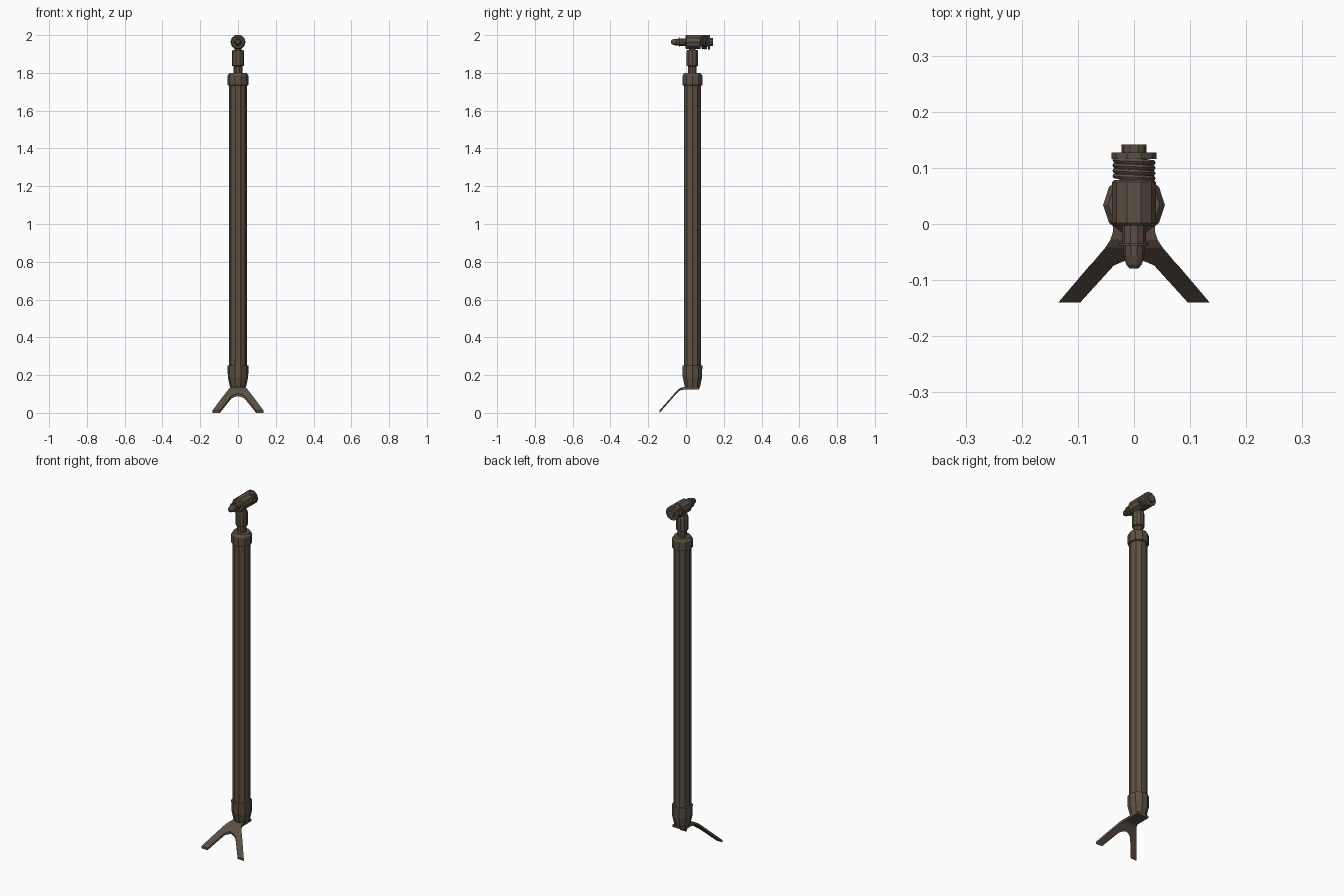
import bpy, bmesh, math
from mathutils import Matrix

if "Cube" in bpy.data.objects:
    bpy.data.objects.remove(bpy.data.objects["Cube"])

mat = bpy.data.materials.new("dark_brown")
mat.diffuse_color = (0.105, 0.08, 0.058, 1)
mat.use_nodes = True
mat.node_tree.nodes["Principled BSDF"].inputs["Base Color"].default_value = mat.diffuse_color
CY, HZ = 0.034, 1.963   # column axis y, head axis z


def finish(bm, name):
    bmesh.ops.recalc_face_normals(bm, faces=bm.faces)
    me = bpy.data.meshes.new(name)
    bm.to_mesh(me)
    bm.free()
    me.materials.append(mat)
    ob = bpy.data.objects.new(name, me)
    bpy.context.collection.objects.link(ob)
    return ob


def lathe(name, profile, along_y=False, sides=10):
    """Closed turned part from (radius, height) points."""
    bm = bmesh.new()
    rings = []
    for r, h in profile:
        ring = []
        for i in range(sides):
            a = 2 * math.pi * i / sides
            c, s = r * math.cos(a), r * math.sin(a)
            ring.append(bm.verts.new((c, h, HZ + s) if along_y else (c, CY + s, h)))
        rings.append(ring)
    for a, b in zip(rings, rings[1:]):
        for i in range(sides):
            j = (i + 1) % sides
            bm.faces.new((a[i], a[j], b[j], b[i]))
    bm.faces.new(rings[0])
    bm.faces.new(rings[-1])
    return finish(bm, name)


# Column
lathe("main_tube", [(.047, .22), (.047, 1.76)])
lathe("lower_collar", [(.036, .125), (.043, .14), (.054, .19), (.055, .25), (.047, .252)])
lathe("upper_collar", [(.047, 1.732), (.055, 1.735), (.055, 1.785), (.046, 1.8)])
lathe("neck_rod", [(.024, 1.79), (.024, 1.835), (.032, 1.838), (.032, 1.91),
                   (.029, 1.922), (.018, 1.922), (.018, 1.94)])

# Horizontal head
lathe("head_body", [(.034, -.003), (.039, .002), (.039, .075), (.036, .078)], True)
lathe("nozzle", [(.021, 0), (.021, -.034), (.027, -.034), (.027, -.038), (.019, -.038),
                 (.018, -.058), (.014, -.072), (.008, -.079)], True)
lathe("spring_shaft", [(.024, .07), (.024, .12)], True)
lathe("end_flange", [(.04, .116), (.04, .127)], True)
lathe("end_knob", [(.022, .12), (.022, .142)], True)

# Coil spring swept along a helix
bm = bmesh.new()
turns, steps, wire = 3.5, 16, 6
prev = None
for k in range(int(turns * steps) + 1):
    a = 2 * math.pi * k / steps
    y = .081 + .033 * k / (turns * steps)
    ring = []
    for i in range(wire):
        b = 2 * math.pi * i / wire
        r = .0335 + .005 * math.cos(b)
        ring.append(bm.verts.new((r * math.cos(a), y + .005 * math.sin(b), HZ + r * math.sin(a))))
    if prev:
        for i in range(wire):
            j = (i + 1) % wire
            bm.faces.new((prev[i], prev[j], ring[j], ring[i]))
    else:
        bm.faces.new(ring)
    prev = ring
bm.faces.new(prev)
finish(bm, "coil_spring")

# Bent forked foot: rows of (y, inner x, outer x, top z), mirrored
rows = [(.07, 0, .037, .136), (-.012, 0, .037, .136), (-.028, 0, .042, .133),
        (-.042, 0, .051, .124), (-.062, 0, .068, .102), (-.067, .02, .072, .0965),
        (-.074, .036, .079, .088), (-.14, .096, .135, .013)]
bm = bmesh.new()
for side in (1, -1):
    prev = None
    for y, a, b, z in rows:
        cur = [bm.verts.new((side * x, y, h)) for x, h in
               ((a, z), (b, z), (b, z - .013), (a, z - .013))]
        if prev:
            for i in range(4):
                if i == 3 and a == 0:
                    continue
                j = (i + 1) % 4
                bm.faces.new((prev[i], prev[j], cur[j], cur[i]))
        else:
            bm.faces.new(cur)
        prev = cur
    bm.faces.new(prev)
bmesh.ops.remove_doubles(bm, verts=bm.verts, dist=1e-5)
finish(bm, "forked_foot")
